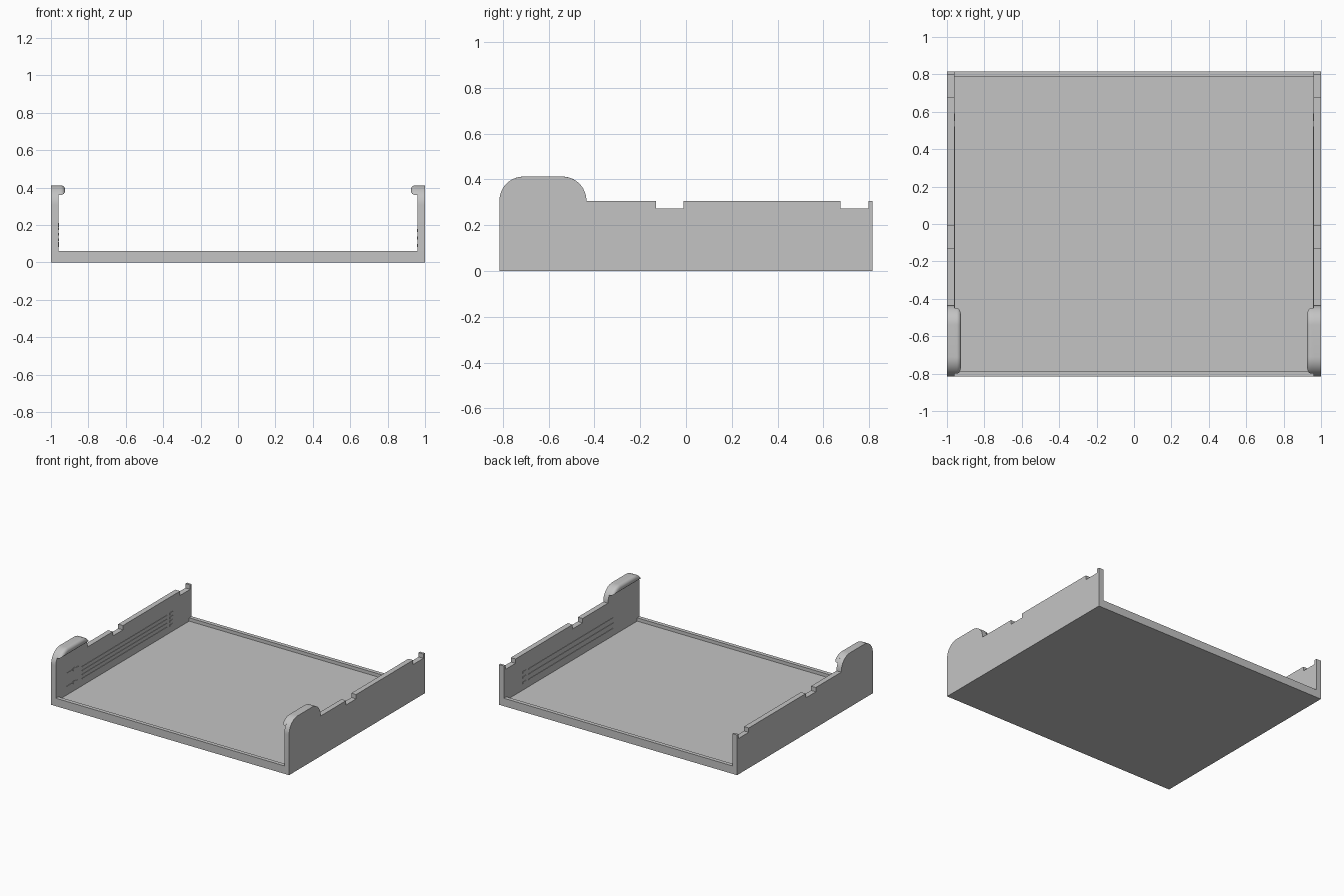
import bpy, bmesh, math

if "Cube" in bpy.data.objects:
    bpy.data.objects.remove(bpy.data.objects["Cube"])

gray = bpy.data.materials.new("light_gray")
gray.diffuse_color = (0.55, 0.55, 0.55, 1)
gray.use_nodes = True
gray.node_tree.nodes["Principled BSDF"].inputs["Base Color"].default_value = gray.diffuse_color

HALF_Y = 0.815   # half depth of the tray
INNER = 0.96     # inside face of the side walls
TOP = 0.412      # top of the front humps
R = 0.105        # hump corner radius
HUMP_BACK = -0.435
CZ = TOP - R     # height of the corner centres


def loft(name, rings, smooth=False):
    """Skin a list of equal point rings and cap both ends."""
    bm = bmesh.new()
    loops = [[bm.verts.new(p) for p in ring] for ring in rings]
    n = len(loops[0])
    for a, b in zip(loops, loops[1:]):
        for i in range(n):
            j = (i + 1) % n
            bm.faces.new((a[i], a[j], b[j], b[i]))
    bm.faces.new(loops[0])
    bm.faces.new(loops[-1])
    bmesh.ops.recalc_face_normals(bm, faces=bm.faces)
    mesh = bpy.data.meshes.new(name)
    bm.to_mesh(mesh)
    bm.free()
    mesh.materials.append(gray)
    ob = bpy.data.objects.new(name, mesh)
    bpy.context.collection.objects.link(ob)
    if smooth:
        bpy.ops.object.select_all(action='DESELECT')
        ob.select_set(True)
        bpy.context.view_layer.objects.active = ob
        bpy.ops.object.shade_smooth_by_angle(angle=math.radians(35))
    return ob


def prism(name, outline, x0, x1, smooth=False):
    """Extrude a (y, z) outline along x."""
    return loft(name, [[(x, y, z) for y, z in outline] for x in (x0, x1)], smooth)


def bar(name, x0, x1, y0, y1, z0, z1):
    return prism(name, [(y0, z0), (y1, z0), (y1, z1), (y0, z1)], x0, x1)


def hump_arcs(radius, start, steps=12):
    """Rounded hump top, from the front corner to the back corner."""
    angles = [start + (math.pi / 2 - start) * i / steps for i in range(steps + 1)]
    front = [(-HALF_Y + R - radius * math.cos(a), CZ + radius * math.sin(a)) for a in angles]
    back = [(HUMP_BACK - R + radius * math.cos(a), CZ + radius * math.sin(a)) for a in reversed(angles)]
    return front + back


# Floor panel with a low rim at front and back
rim = 0.785
prism("floor", [(-HALF_Y, 0), (HALF_Y, 0), (HALF_Y, 0.06), (rim, 0.06), (rim, 0.035),
                (-rim, 0.035), (-rim, 0.06), (-HALF_Y, 0.06)], -INNER, INNER)

# Side wall outline: front hump, then a straight edge with two notches
wall = [(-HALF_Y, 0)] + hump_arcs(R, 0) + [
    (HUMP_BACK, 0.305), (-0.13, 0.305), (-0.13, 0.272), (-0.01, 0.272), (-0.01, 0.305),
    (0.675, 0.305), (0.675, 0.272), (0.797, 0.272), (0.797, 0.305), (HALF_Y, 0.305), (HALF_Y, 0)]

for side, s in (("left", -1), ("right", 1)):
    prism(side + "_wall", wall, s * INNER, s, True)

    # Inward lip on the hump with a fully rounded edge
    r = 0.024
    rings = []
    for i in range(9):
        a = math.pi / 2 * i / 8
        d = r * (1 - math.cos(a))
        x = s * (0.924 + r * (1 - math.sin(a)))
        start = math.asin((0.36 + d - CZ) / (R - d))
        rings.append([(x, y, z) for y, z in hump_arcs(R - d, start)])
    rings.insert(0, [(s * (INNER + 0.002), y, z) for _, y, z in rings[0]])
    loft(side + "_lip", rings, True)

    # Fine raised guide lines on the inside of the wall, with short end ticks
    heights = (0.09, 0.12, 0.15, 0.18) if s < 0 else (0.09, 0.13, 0.17)
    face = (s * (INNER + 0.001), s * (INNER - 0.003))
    for i, z in enumerate(heights):
        bar(f"{side}_guide_line_{i}", *face, -0.5, 0.52, z - 0.003, z + 0.003)
        bar(f"{side}_end_tick_{i}", *face, 0.55, 0.59, z - 0.007, z + 0.007)
    if s < 0:
        for i, z in enumerate((0.1, 0.2)):
            bar(f"{side}_front_mark_{i}", *face, -0.69, -0.55, z - 0.003, z + 0.003)
            bar(f"{side}_front_mark_tick_{i}", *face, -0.61, -0.58, z - 0.01, z + 0.01)
